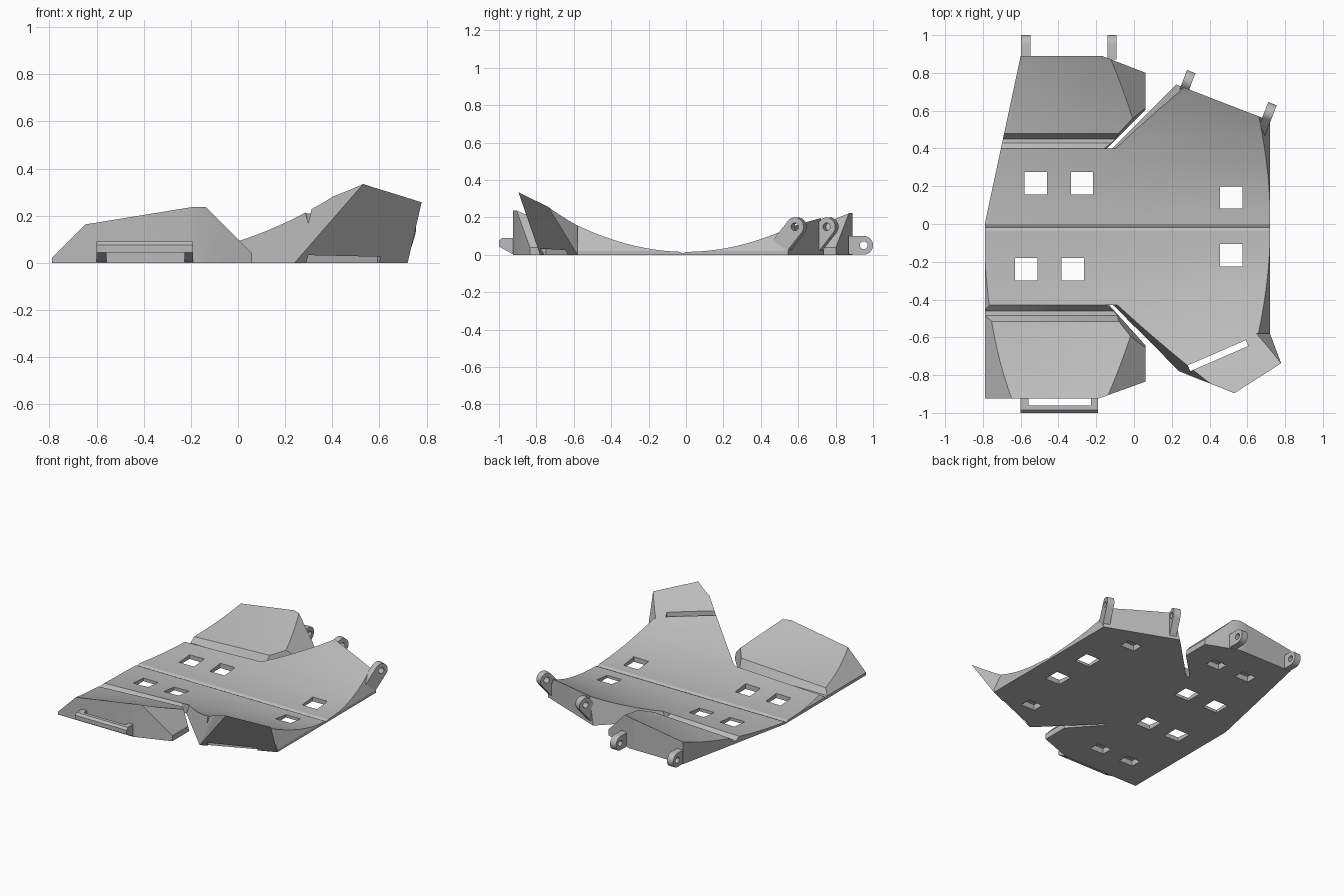
import bpy, bmesh, math
from mathutils import Vector, Matrix

old = bpy.data.objects.get("Cube")
if old:
    bpy.data.objects.remove(old, do_unlink=True)

grey = bpy.data.materials.new("plain_grey")
grey.use_nodes = True
grey.diffuse_color = (0.5, 0.5, 0.5, 1)
grey.node_tree.nodes["Principled BSDF"].inputs["Base Color"].default_value = (0.5, 0.5, 0.5, 1)


def make_object(name, bm):
    mesh = bpy.data.meshes.new(name)
    bmesh.ops.recalc_face_normals(bm, faces=bm.faces)
    bm.to_mesh(mesh)
    bm.free()
    obj = bpy.data.objects.new(name, mesh)
    bpy.context.collection.objects.link(obj)
    mesh.materials.append(grey)
    return obj


def select_only(obj):
    bpy.ops.object.select_all(action='DESELECT')
    obj.select_set(True)
    bpy.context.view_layer.objects.active = obj


def span(a, b, n):
    return [a + (b - a) * i / n for i in range(n + 1)]


def add_box(bm, centre, size, turn=0):
    m = Matrix.Translation(centre) @ Matrix.Rotation(turn, 4, 'Z') @ Matrix.Diagonal((*size, 1))
    bmesh.ops.create_cube(bm, size=1, matrix=m)


# Cutter: square through holes, blind pockets below, and the strap slot
bm = bmesh.new()
for x, y in [(-.52, .215), (-.275, .215), (.515, .14), (.515, -.165), (-.57, -.24), (-.325, -.24)]:
    add_box(bm, (x, y, 0), (.118, .118, .5))
for x, y in [(.42, .47), (.42, -.55), (-.17, .64), (-.42, .64), (-.3, -.7), (-.55, -.7)]:
    add_box(bm, (x, y, 0), (.11, .08, .08))
add_box(bm, (.445, -.697, .1), (.335, .034, .8), math.atan2(.13, .3))
cutter = make_object("hole_cutter", bm)
cutter.hide_render = True


def finish(obj):
    select_only(obj)
    bpy.ops.object.shade_smooth_by_angle(angle=math.radians(22))


# Dished upper surface, steeper towards +x
def surface(x, y):
    return .016 + (.295 + .19 * x) * y * y


def panel(name, ys, planes, groove={}, x0=-.79, x1=.72):
    """Solid under the dished surface, trimmed by outward-facing planes."""
    bm = bmesh.new()
    xs = span(x0, x1, 8)
    top = [[bm.verts.new((x, y, groove.get(y, surface(x, y)))) for x in xs] for y in ys]
    low = [[bm.verts.new((x, y, 0)) for x in xs] for y in ys]
    nx, ny = len(xs) - 1, len(ys) - 1
    for j in range(ny):
        for i in range(nx):
            for g in (top, low):
                bm.faces.new((g[j][i], g[j][i + 1], g[j + 1][i + 1], g[j + 1][i]))
        for i in (0, nx):
            bm.faces.new((top[j][i], top[j + 1][i], low[j + 1][i], low[j][i]))
    for j in (0, ny):
        bm.faces.new(top[j] + low[j][::-1])
    for point, normal in planes:
        bmesh.ops.bisect_plane(bm, geom=bm.verts[:] + bm.edges[:] + bm.faces[:], dist=1e-5,
                               plane_co=point, plane_no=Vector(normal).normalized(), clear_outer=True)
        rim = [e for e in bm.edges if e.is_boundary]
        bmesh.ops.holes_fill(bm, edges=rim, sides=0)
    obj = make_object(name, bm)
    mod = obj.modifiers.new("holes", 'BOOLEAN')
    mod.operation, mod.solver, mod.object = 'DIFFERENCE', 'EXACT', cutter
    select_only(obj)
    bpy.ops.object.modifier_apply(modifier=mod.name)
    finish(obj)
    return obj


# Shared trimming planes
left_chamfer = ((-.79, 0, .02), (-1, 0, 1))
left_taper = ((-.79, 0, 0), (-.978, .209, 0))
right_chamfer = ((.72, 0, .02), (1, 0, .45))
inner_slope = ((.06, 0, .04), (1, 0, 1))
inner_end = ((.06, 0, 0), (1, 0, 0))
front_slit = ((-.09, -.45, 0), (-1, -1, .35))
back_slit = ((-.09, .425, 0), (-1, 1, .3))

# Centre panel with a fine fold line across it
panel("centre_panel", span(-.43, -.035, 8) + [-.018] + span(0, .40, 8),
      [left_chamfer, left_taper, right_chamfer], {-.018: .007})

# Folding side panels with hinge grooves
panel("right_front_panel", span(-.925, -.515, 8) + [-.485, -.46, -.43],
      [left_chamfer, inner_slope, inner_end, ((-.19, -.925, 0), (.34, -.94, 0)),
       ((-.09, -.475, 0), (1, .9, .3))],
      {-.485: .02, -.46: .018})
panel("right_back_panel", [.40, .428, .45] + span(.48, .89, 8),
      [left_taper, inner_slope, inner_end, ((-.17, .89, 0), (.36, .93, 0)),
       ((-.09, .455, 0), (1, -1, .2))],
      {.428: .02, .45: .018})

# Wings joined to the centre panel
panel("left_back_wing", span(.40, .80, 8),
      [right_chamfer, back_slit, ((.22, .74, 0), (.36, .93, 0))])
panel("left_front_wing_root", span(-.58, -.43, 4), [right_chamfer, front_slit])
panel("left_front_wing_tip", span(-.92, -.58, 7),
      [front_slit, ((.24, -.78, 0), (-.37, -.93, 0)),
       ((.24, -.78, 0), (.385, -.923, -.655)),
       ((.72, -.58, 0), (.032, .036, .0147))], x1=.85)
bpy.data.objects.remove(cutter, do_unlink=True)

# Strap handle: two cheeks and a raised bar
cheek = [(-.92, 0), (-.92, .09), (-.985, .09), (-1, .075), (-1, .045)]
bar = [(-.96, .045), (-.96, .09), (-.985, .09), (-1, .075), (-1, .045)]
for name, profile, a, b in [("handle_right_cheek", cheek, -.6, -.558),
                            ("handle_left_cheek", cheek, -.228, -.19),
                            ("handle_bar", bar, -.558, -.228)]:
    bm = bmesh.new()
    face = bm.faces.new([bm.verts.new((a, y, z)) for y, z in profile])
    ext = bmesh.ops.extrude_face_region(bm, geom=[face])
    bmesh.ops.translate(bm, vec=(b - a, 0, 0),
                        verts=[v for v in ext["geom"] if isinstance(v, bmesh.types.BMVert)])
    finish(make_object(name, bm))


# Hinge lugs: rounded plates with a pin hole
def lug(name, centre, heading, tilt, tail):
    r = .05
    arc = [(r * math.cos(t), r * math.sin(t)) for t in span(-math.pi / 2, math.pi / 2, 14)]
    pin = [(.021 * math.cos(t), .021 * math.sin(t)) for t in span(0, math.tau, 16)[:-1]]
    curve = bpy.data.curves.new(name, 'CURVE')
    curve.dimensions, curve.fill_mode, curve.extrude = '2D', 'BOTH', .024
    for loop in (arc + [(-tail, r), (-tail, -r)], pin):
        spline = curve.splines.new('POLY')
        spline.points.add(len(loop) - 1)
        for p, (u, v) in zip(spline.points, loop):
            p.co = (u, v, 0, 1)
        spline.use_cyclic_u = True
    obj = bpy.data.objects.new(name, curve)
    bpy.context.collection.objects.link(obj)
    flat = Vector((*heading, 0)).normalized()
    along = flat * math.cos(tilt) + Vector((0, 0, math.sin(tilt)))
    side = Vector((flat.y, -flat.x, 0))
    axes = Matrix((along, side.cross(along), side)).transposed().to_4x4()
    obj.matrix_world = Matrix.Translation(centre) @ axes
    curve.materials.append(grey)
    select_only(obj)
    bpy.ops.object.convert(target='MESH')
    finish(bpy.context.object)


lug("right_outer_lug", (-.573, .95, .051), (0, 1), 0, .08)
lug("right_inner_lug", (-.117, .95, .051), (0, 1), 0, .08)
lug("left_inner_lug", (.285, .76, .15), (.36, .93), math.radians(50), .14)
lug("left_outer_lug", (.715, .59, .15), (.36, .93), math.radians(50), .14)
